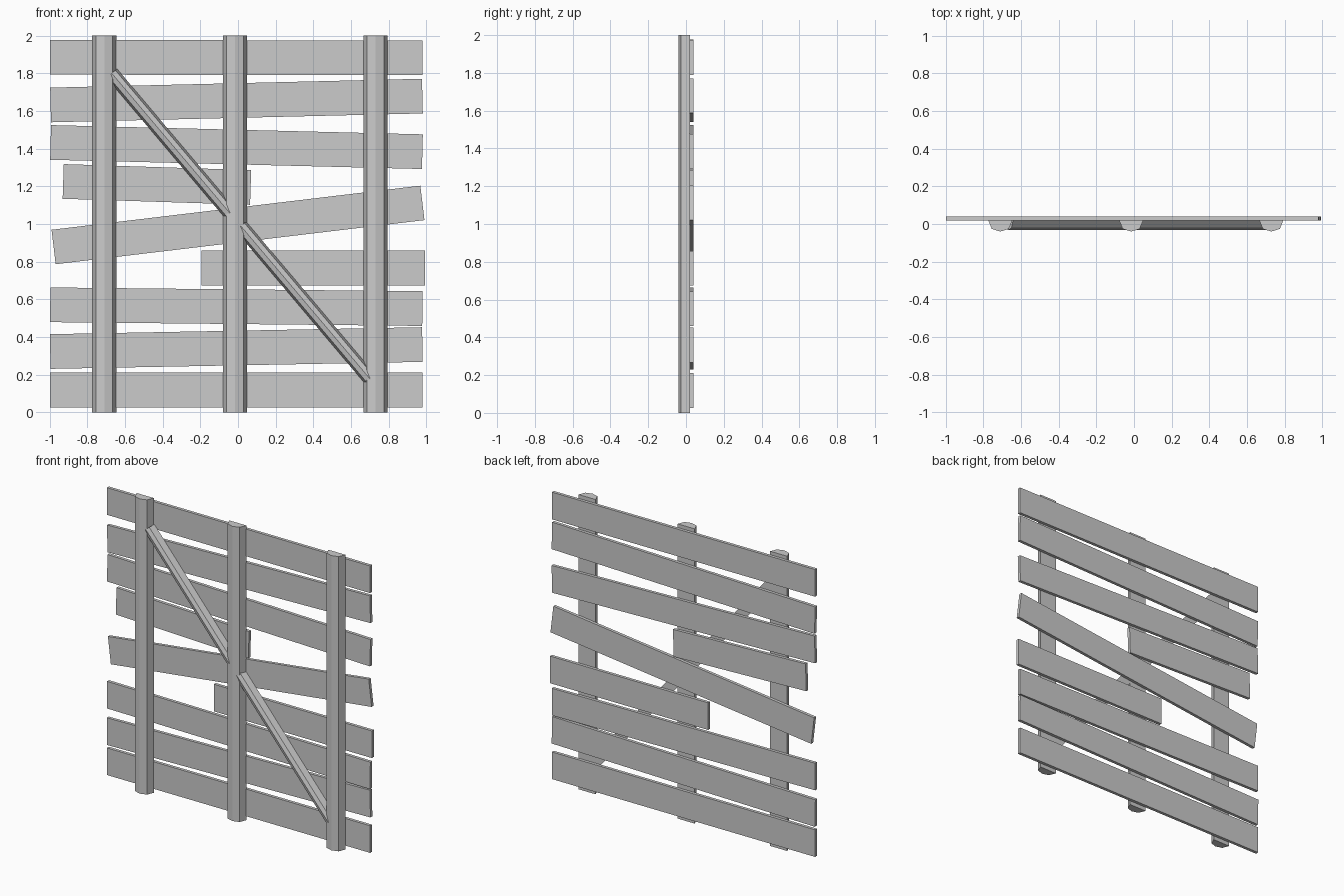
import bpy, bmesh, math
from mathutils import Matrix, Vector

if "Cube" in bpy.data.objects:
    bpy.data.objects.remove(bpy.data.objects["Cube"])


def make_object(name, bm):
    bmesh.ops.recalc_face_normals(bm, faces=bm.faces)
    mesh = bpy.data.meshes.new(name)
    bm.to_mesh(mesh)
    bm.free()
    obj = bpy.data.objects.new(name, mesh)
    bpy.context.collection.objects.link(obj)
    return obj


def plank(name, x0, x1, z0, z1, width=0.184):
    """Flat board whose centre line runs from (x0, z0) to (x1, z1)."""
    bm = bmesh.new()
    bmesh.ops.create_cube(bm, size=1)
    length = math.hypot(x1 - x0, z1 - z0)
    bmesh.ops.scale(bm, vec=(length, 0.021, width), verts=bm.verts)
    obj = make_object(name, bm)
    obj.location = ((x0 + x1) / 2, 0.0295, (z0 + z1) / 2)
    obj.rotation_euler.y = -math.atan2(z1 - z0, x1 - x0)


def half_log(name, start, end, profile):
    """Split-log section (across, depth) swept from start to end in the xz plane."""
    a, b = Vector((start[0], 0, start[1])), Vector((end[0], 0, end[1]))
    along = (b - a).normalized()
    across = Vector((0, 1, 0)).cross(along)
    bm = bmesh.new()
    face = bm.faces.new([bm.verts.new(a + across * u + Vector((0, v, 0))) for u, v in profile])
    ext = bmesh.ops.extrude_face_region(bm, geom=[face], use_keep_orig=True)
    moved = [g for g in ext["geom"] if isinstance(g, bmesh.types.BMVert)]
    bmesh.ops.translate(bm, vec=b - a, verts=moved)
    make_object(name, bm)


# Horizontal boards, top to bottom: left x, right x, left z, right z
boards = [
    (-0.997, 0.979, 1.885, 1.882),
    (-0.995, 0.979, 1.632, 1.679),
    (-0.995, 0.979, 1.433, 1.384),
    (-0.928, 0.067, 1.226, 1.194),
    (-0.979, 0.979, 0.878, 1.112),
    (-0.194, 0.992, 0.766, 0.766),
    (-0.997, 0.979, 0.571, 0.551),
    (-0.997, 0.979, 0.323, 0.360),
    (-0.997, 0.979, 0.119, 0.119),
]
for i, b in enumerate(boards):
    plank(f"board_{i + 1}", *b)

# Three upright half-log posts
post_profile = [(-0.064, 0.02), (-0.045, -0.026), (0, -0.04), (0.045, -0.026), (0.064, 0.02)]
for name, x in (("left_post", -0.71), ("middle_post", -0.015), ("right_post", 0.729)):
    half_log(name, (x, 0), (x, 2), post_profile)

# Diagonal half-log brace
brace_profile = [(-0.037, 0.02), (-0.025, -0.022), (0, -0.032), (0.025, -0.022), (0.037, 0.02)]
half_log("diagonal_brace", (-0.67, 1.80), (0.72, 0.155), brace_profile)
